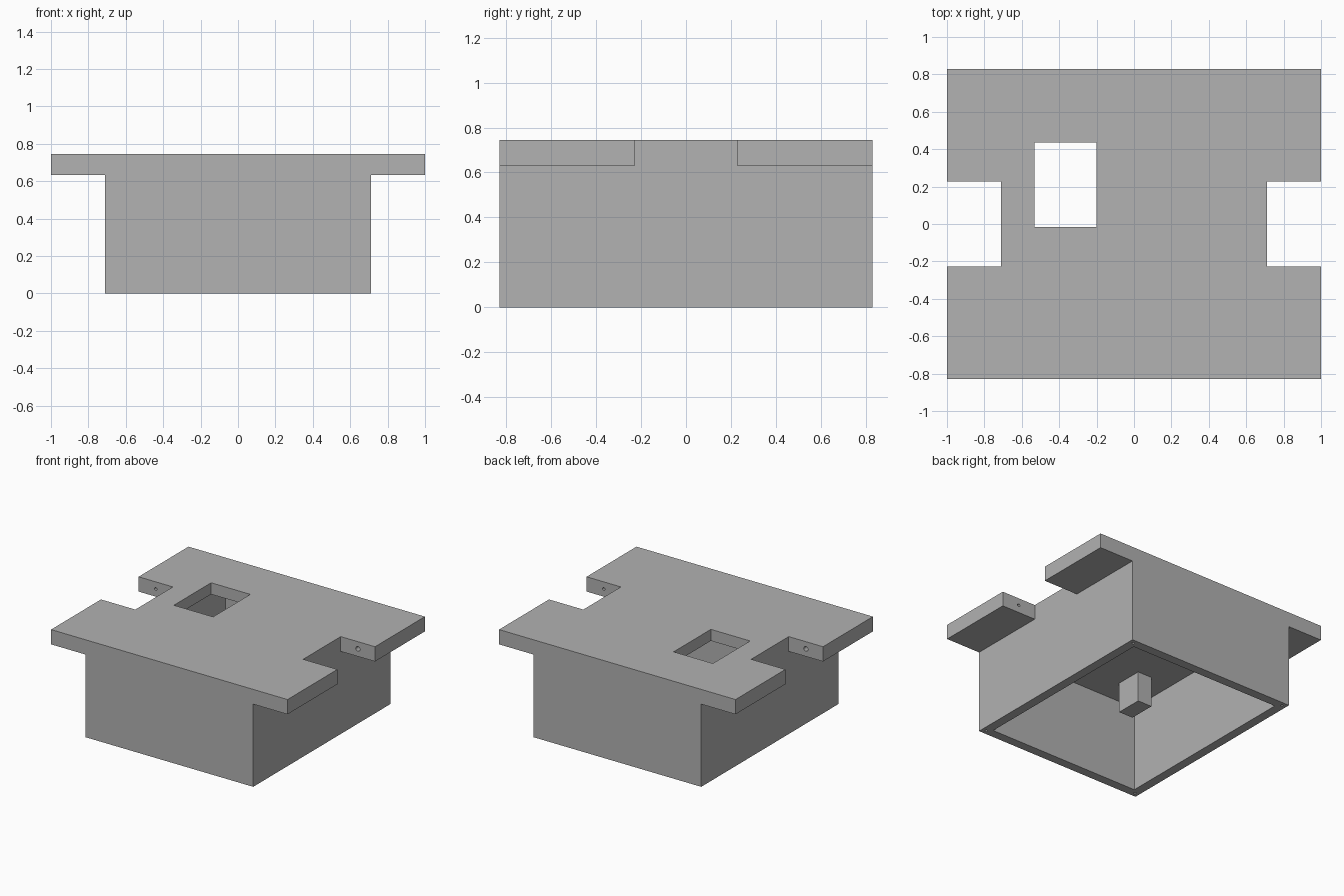
import bpy
import bmesh
from mathutils import Matrix, Vector

cube = bpy.data.objects.get("Cube")
if cube:
    bpy.data.objects.remove(cube, do_unlink=True)

# Overall dimensions
BODY_X, BODY_Y, TOP = 0.71, 0.83, 0.745
WALL, CEILING = 0.07, 0.657
FLANGE_X, FLANGE_Z, NOTCH_Y = 1.0, 0.632, 0.227

grey = bpy.data.materials.new("plain grey")
grey.use_nodes = True
grey.diffuse_color = (0.445, 0.445, 0.445, 1)
grey.node_tree.nodes["Principled BSDF"].inputs["Base Color"].default_value = grey.diffuse_color


def make_object(name, bm):
    bmesh.ops.recalc_face_normals(bm, faces=bm.faces)
    mesh = bpy.data.meshes.new(name)
    bm.to_mesh(mesh)
    bm.free()
    mesh.materials.append(grey)
    obj = bpy.data.objects.new(name, mesh)
    bpy.context.collection.objects.link(obj)
    return obj


def box(name, x0, x1, y0, y1, z0, z1):
    bm = bmesh.new()
    low, high = Vector((x0, y0, z0)), Vector((x1, y1, z1))
    bmesh.ops.create_cube(bm, size=1, matrix=Matrix.Translation((low + high) / 2)
                          @ Matrix.Diagonal((*(high - low), 1)))
    return make_object(name, bm)


def drill(centre, radius, length, axis):
    """Cylinder cutter centred on the opening of a screw hole."""
    bm = bmesh.new()
    turn = Matrix.Rotation(1.5707963, 4, "X") if axis == "Y" else Matrix()
    bmesh.ops.create_cone(bm, cap_ends=True, segments=20, radius1=radius, radius2=radius,
                          depth=length, matrix=Matrix.Translation(centre) @ turn)
    return make_object("screw_cutter", bm)


def combine(target, tool, operation="DIFFERENCE"):
    """Apply a boolean to the target and discard the tool."""
    mod = target.modifiers.new("combine", "BOOLEAN")
    mod.operation, mod.solver, mod.object = operation, "EXACT", tool
    graph = bpy.context.evaluated_depsgraph_get()
    result = bpy.data.meshes.new_from_object(target.evaluated_get(graph))
    target.modifiers.clear()
    target.data = result
    bpy.data.objects.remove(tool, do_unlink=True)


# T-shaped section extruded front to back: body with two side flanges
half = [(BODY_X, 0), (BODY_X, FLANGE_Z), (FLANGE_X, FLANGE_Z), (FLANGE_X, TOP)]
section = half + [(-x, z) for x, z in reversed(half)]
bm = bmesh.new()
face = bm.faces.new([bm.verts.new((x, -BODY_Y, z)) for x, z in section])
ext = bmesh.ops.extrude_face_region(bm, geom=[face], use_keep_orig=True)
bmesh.ops.translate(bm, vec=(0, 2 * BODY_Y, 0),
                    verts=[v for v in ext["geom"] if isinstance(v, bmesh.types.BMVert)])
housing = make_object("housing", bm)

# Notches in the flanges
for x0, x1 in ((BODY_X, 1.2), (-1.2, -BODY_X)):
    combine(housing, box("notch_cutter", x0, x1, -NOTCH_Y, NOTCH_Y, 0.5, 0.9))

# Hollow interior, open below, and the rectangular window in the top
ix, iy = BODY_X - WALL, BODY_Y - WALL
combine(housing, box("cavity_cutter", -ix, ix, -iy, iy, -0.1, CEILING))
combine(housing, box("window_cutter", -0.532, -0.2, -0.015, 0.435, 0.6, 0.9))

# Screw holes: pivot holes in the notch faces, small ones in the bottom rim corners
for sx in (-1, 1):
    for sy in (-1, 1):
        radius = 0.018 if sx == sy else 0.011
        combine(housing, drill((sx * 0.855, sy * NOTCH_Y, 0.69), radius, 0.3, "Y"))
        combine(housing, drill((sx * (BODY_X - WALL / 2), sy * (BODY_Y - WALL / 2), 0),
                               0.009, 0.3, "Z"))

# Block hanging from the ceiling inside
box("inner_block", -0.46, -0.34, -0.565, -0.36, 0.425, CEILING)
